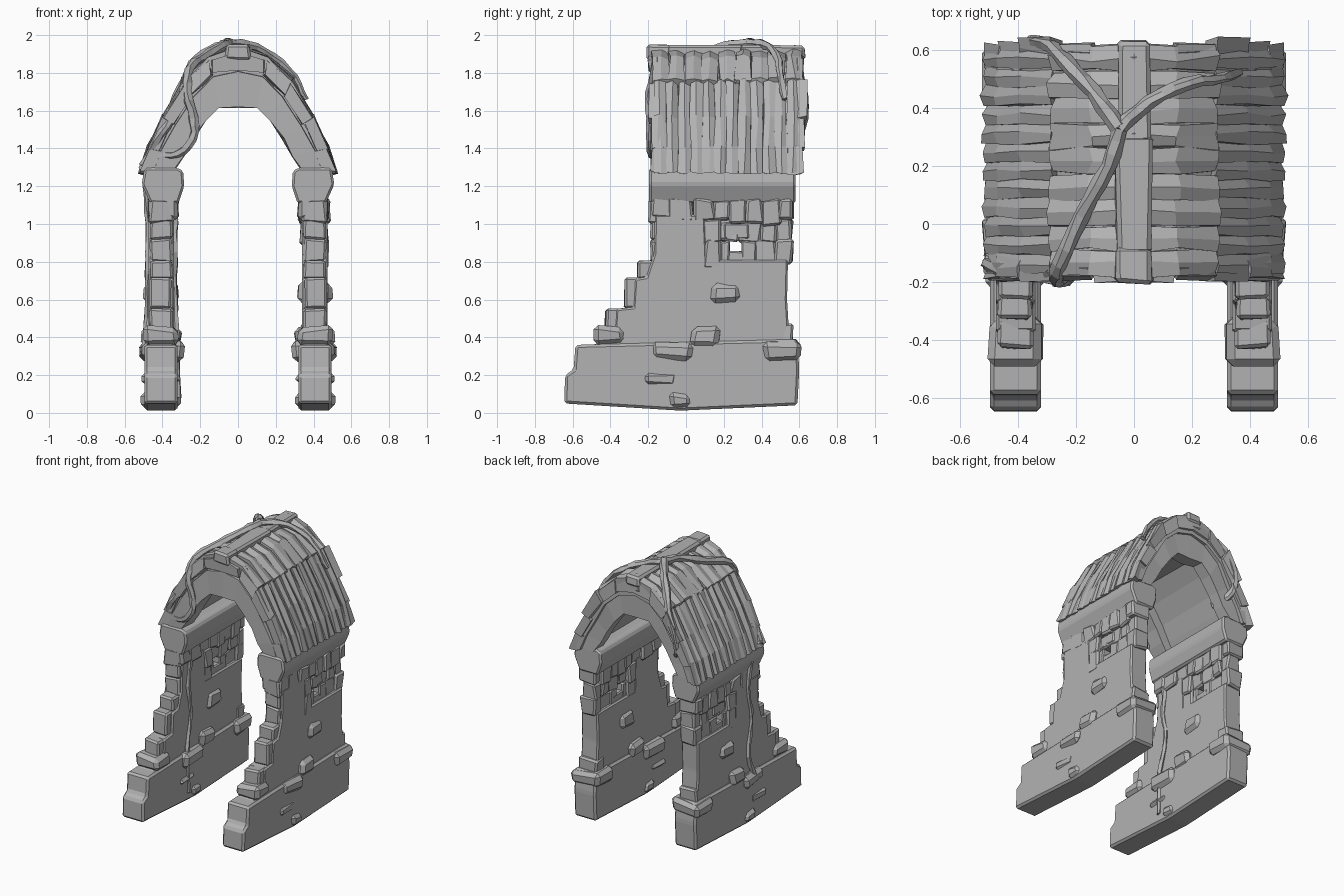
import bpy, bmesh, random
from mathutils import Vector

if "Cube" in bpy.data.objects:
    bpy.data.objects.remove(bpy.data.objects["Cube"], do_unlink=True)

stone_grey = bpy.data.materials.new("stone grey")
stone_grey.use_nodes = True
GREY = (0.45, 0.45, 0.45, 1)
stone_grey.diffuse_color = GREY
stone_grey.node_tree.nodes["Principled BSDF"].inputs["Base Color"].default_value = GREY
R = random.uniform


def finish(bm, name, side=1):
    for v in bm.verts:
        v.co.x *= side
    bmesh.ops.recalc_face_normals(bm, faces=bm.faces)
    mesh = bpy.data.meshes.new(name)
    bm.to_mesh(mesh)
    bm.free()
    mesh.materials.append(stone_grey)
    ob = bpy.data.objects.new(name, mesh)
    bpy.context.collection.objects.link(ob)


def merge(bm, part, bevel):
    bmesh.ops.recalc_face_normals(part, faces=part.faces)
    bmesh.ops.bevel(part, geom=part.edges[:], offset=bevel, segments=1, affect='EDGES')
    mesh = bpy.data.meshes.new("part")
    part.to_mesh(mesh)
    part.free()
    bm.from_mesh(mesh)
    bpy.data.meshes.remove(mesh)


def block(bm, x, y, z, jit=0.01, bevel=0.012):
    """Rough chipped box from three (low, high) ranges."""
    part = bmesh.new()
    bmesh.ops.create_cube(part, size=1)
    for v in part.verts:
        v.co = Vector([(a + b) / 2 + c * (b - a) + R(-jit, jit)
                       for (a, b), c in zip((x, y, z), v.co)])
    merge(bm, part, bevel)


def prism(bm, outline, lo, hi, along_x, bevel=0.01):
    """Outline in (y, z) pushed along x, or in (x, z) pushed along y."""
    part = bmesh.new()
    ends = [[part.verts.new((d, p, z) if along_x else (p, d, z)) for p, z in outline]
            for d in (lo, hi)]
    for ring in ends:
        part.faces.new(ring)
    for k in range(len(outline)):
        part.faces.new((ends[0][k - 1], ends[0][k], ends[1][k], ends[1][k - 1]))
    merge(bm, part, bevel)


# Half arch lines from eave to ridge, as (x, z)
OUTER = [(0.52, 1.27), (0.475, 1.41), (0.395, 1.57), (0.285, 1.76), (0.15, 1.88), (0, 1.925)]
INNER = [(0.34, 1.28), (0.29, 1.36), (0.24, 1.45), (0.17, 1.55), (0.10, 1.62), (0, 1.62)]


def arch_point(i, t):
    return Vector(INNER[i]).lerp(Vector(OUTER[i]), t)


def arch_band(bm, steps, t_in, t_front, t_back, y0, y1, jit=0.006):
    """Strip that follows the half arch between two depths, crowned in the middle."""
    rings = []
    t_mid = max(t_front, t_back) + 0.04
    for i in steps:
        ring = []
        for t, y in ((t_front, y0), (t_mid, (y0 + y1) / 2), (t_back, y1), (t_in, y1), (t_in, y0)):
            p = arch_point(i, t)
            dx = 0 if i == 5 else R(-jit, jit)
            ring.append(bm.verts.new((p.x + dx, y + R(-jit, jit), p.y + R(-jit, jit))))
        rings.append(ring)
    for a, b in zip(rings, rings[1:]):
        for k in range(5):
            bm.faces.new((a[k], a[k - 1], b[k - 1], b[k]))
    bm.faces.new(rings[0])
    bm.faces.new(rings[-1])


MID = 0.405
PLINTH = [(-0.645, 0.05), (-0.64, 0.2), (-0.595, 0.23), (-0.585, 0.36), (0.585, 0.39),
          (0.6, 0.24), (0.59, 0.04), (-0.03, 0.012)]
WALL = [(-0.55, 0.34), (-0.38, 0.4), (-0.37, 0.55), (-0.28, 0.56), (-0.27, 0.71), (-0.21, 0.72),
        (-0.17, 0.84), (-0.165, 1.05), (0.1, 1.05), (0.11, 0.81), (0.54, 0.81), (0.535, 0.6),
        (0.55, 0.35)]
BEAM = [(0.285, 1.2), (0.29, 1.28), (0.32, 1.298), (0.495, 1.298), (0.51, 1.21),
        (0.465, 1.11), (0.315, 1.11)]
STEPS = [(-0.425, 0.37, 0.55), (-0.325, 0.55, 0.72), (-0.26, 0.71, 0.81),
         (-0.19, 0.80, 0.92), (-0.185, 0.92, 1.03)]
# Centre y, centre z, width, height, depth through the wall
EMBEDDED = [(0.2, 0.64, 0.15, 0.11, 0.18), (0.1, 0.40, 0.15, 0.11, 0.2),
            (-0.08, 0.33, 0.22, 0.1, 0.23), (0.51, 0.33, 0.2, 0.11, 0.22),
            (-0.41, 0.41, 0.16, 0.1, 0.18), (-0.13, 0.18, 0.17, 0.07, 0.2),
            (-0.03, 0.06, 0.12, 0.09, 0.21)]

for side, label in ((1, "left"), (-1, "right")):
    random.seed(4)

    # Plinth and plastered wall
    bm = bmesh.new()
    prism(bm, PLINTH, MID - 0.085, MID + 0.09, True, 0.014)
    prism(bm, WALL, MID - 0.066, MID + 0.07, True)
    finish(bm, label + "_wall", side)

    # Stepped front stones and rear quoin
    bm = bmesh.new()
    for y, z0, z1 in STEPS:
        block(bm, (MID - 0.055, MID + 0.06), (y, y + 0.14), (z0, z1), 0.007)
    block(bm, (MID - 0.07, MID + 0.07), (0.47, 0.565), (0.37, 0.47))
    finish(bm, label + "_step_stones", side)

    # Embedded stones showing on both faces
    bm = bmesh.new()
    for y, z, w, h, d in EMBEDDED:
        block(bm, (MID - d / 2, MID + d / 2), (y - w / 2, y + w / 2), (z - h / 2, z + h / 2),
              0.014, 0.026)
    finish(bm, label + "_embedded_stones", side)

    # Exposed brickwork with one missing brick
    bm = bmesh.new()
    for row in range(3):
        z = 0.80 + row * 0.11
        y = -0.19 if row > 1 else 0.1
        while y < 0.52:
            w = min(R(0.07, 0.12), 0.56 - y)
            if row == 0 and 0.2 < y + w and y < 0.3:
                for a, b in ((y, 0.23), (0.29, 0.37)):
                    block(bm, (MID - 0.055, MID + 0.055), (a, b), (z, z + 0.11), 0.006, 0.008)
                y = 0.36
                continue
            grow = 0.015 if row > 1 else 0
            block(bm, (MID - R(0.045, 0.07) - grow, MID + R(0.045, 0.07) + grow),
                  (y - 0.004, y + w + 0.004), (z - R(0, 0.03), z + 0.115), 0.011, 0.012)
            y += w
    block(bm, (MID - 0.05, MID + 0.05), (0.2, 0.33), (0.0, 0.06) and (0.92, 1.0), 0.004, 0.008)
    block(bm, (MID - 0.05, MID + 0.05), (0.2, 0.33), (0.8, 0.855), 0.004, 0.008)
    finish(bm, label + "_brickwork", side)

    # Eave beam on a corbel stone
    bm = bmesh.new()
    prism(bm, BEAM, -0.195, 0.58, False, 0.012)
    block(bm, (0.315, 0.475), (-0.19, -0.06), (1.03, 1.15), 0.01, 0.018)
    finish(bm, label + "_eave_beam", side)

    # Vault lining and end ribs
    bm = bmesh.new()
    whole = range(6)
    arch_band(bm, whole, 0.3, 0.8, 0.8, -0.14, 0.57)
    arch_band(bm, whole, 0.0, 0.6, 0.58, -0.185, -0.05)
    arch_band(bm, whole, 0.0, 0.6, 0.6, 0.49, 0.58)
    arch_band(bm, whole, 0.55, 0.85, 0.85, -0.165, -0.08)
    arch_band(bm, whole, 0.55, 0.9, 0.9, 0.5, 0.605)
    finish(bm, label + "_vault_half", side)

    # Long roof planks with a slight lap
    bm = bmesh.new()
    count = 12
    pitch = 0.77 / count
    for k in range(count):
        y = -0.17 + k * pitch
        lift = R(-0.05, 0.04)
        arch_band(bm, range(4), 0.7, 0.97 + lift, 0.92 + lift, y, y + pitch + 0.004, 0.007)
    finish(bm, label + "_roof_planks", side)

    # Short rough tiles beside the ridge and ragged tiles along the gables
    bm = bmesh.new()
    for k in range(9):
        y = -0.18 + k * 0.088
        lift = R(-0.01, 0.04)
        arch_band(bm, range(3, 6), 0.72, 0.99 + lift, 0.97 + lift, y, y + 0.09, 0.012)
    for y0, y1 in ((-0.195, -0.12), (0.54, 0.625)):
        for i in range(5):
            lift = R(-0.03, 0.06)
            arch_band(bm, (i, i + 1), 0.66 + lift, 0.96 + lift, 0.96 + lift,
                      y0 + R(-0.01, 0.02), y1 + R(-0.015, 0.015), 0.012)
    finish(bm, label + "_ridge_and_gable_tiles", side)

# Ridge cap with keystones at both ends
bm = bmesh.new()
for y0, y1, w in ((-0.205, -0.08, 0.065), (-0.1, 0.3, 0.06), (0.28, 0.63, 0.055)):
    block(bm, (-w, w), (y0, y1), (1.87, 1.945), 0.007, 0.014)
for y in (-0.195, 0.56):
    block(bm, (-0.065, 0.065), (y, y + 0.06), (1.82, 1.91), 0.012, 0.018)
finish(bm, "ridge_cap")


def vine(name, points, thick, tip):
    """Gnarled tapering stem through the points."""
    curve = bpy.data.curves.new(name, 'CURVE')
    curve.dimensions = '3D'
    curve.bevel_depth = 1
    curve.bevel_resolution = 1
    curve.resolution_u = 3
    curve.use_fill_caps = True
    sp = curve.splines.new('BEZIER')
    sp.bezier_points.add(len(points) - 1)
    for i, (bp, p) in enumerate(zip(sp.bezier_points, points)):
        bp.co = p
        bp.handle_left_type = bp.handle_right_type = 'AUTO'
        bp.radius = thick + (tip - thick) * i / (len(points) - 1)
    curve.materials.append(stone_grey)
    ob = bpy.data.objects.new(name, curve)
    bpy.context.collection.objects.link(ob)
    bpy.ops.object.select_all(action='DESELECT')
    ob.select_set(True)
    bpy.context.view_layer.objects.active = ob
    bpy.ops.object.convert(target='MESH')
    mesh = bpy.context.object.data
    mesh.shade_flat()
    for v in mesh.vertices:
        v.co += Vector((R(-1, 1), R(-1, 1), R(-1, 1))) * 0.005


# Vines over the roof and down the right wall
FORK = (-0.05, 0.33, 1.955)
vine("vine_front", [FORK, (-0.09, 0.2, 1.94), (-0.18, 0.03, 1.88), (-0.255, -0.14, 1.82),
                    (-0.27, -0.19, 1.7), (-0.235, -0.19, 1.56), (-0.24, -0.19, 1.45),
                    (-0.32, -0.18, 1.37), (-0.42, -0.16, 1.36), (-0.51, -0.13, 1.29)], 0.028, 0.022)
vine("vine_left_branch", [FORK, (0.05, 0.42, 1.95), (0.18, 0.48, 1.89),
                          (0.3, 0.5, 1.78), (0.36, 0.52, 1.66)], 0.026, 0.016)
vine("vine_back_branch", [FORK, (-0.14, 0.45, 1.92), (-0.24, 0.56, 1.84), (-0.3, 0.62, 1.72),
                          (-0.36, 0.62, 1.56), (-0.33, 0.58, 1.44), (-0.27, 0.48, 1.4)], 0.03, 0.022)
vine("vine_gable", [(-0.5, -0.14, 1.31), (-0.43, -0.17, 1.44), (-0.35, -0.18, 1.56),
                    (-0.28, -0.16, 1.74)], 0.024, 0.018)
vine("vine_inner_wall", [(-0.33, -0.1, 1.14), (-0.335, -0.08, 1.0), (-0.335, -0.1, 0.85),
                         (-0.335, -0.07, 0.65), (-0.325, -0.12, 0.4), (-0.315, -0.12, 0.08)],
     0.018, 0.014)
vine("vine_outer_wall", [(-0.49, -0.06, 1.2), (-0.475, -0.04, 1.0), (-0.475, -0.08, 0.75),
                         (-0.48, -0.04, 0.5), (-0.495, -0.1, 0.32)], 0.016, 0.02)
